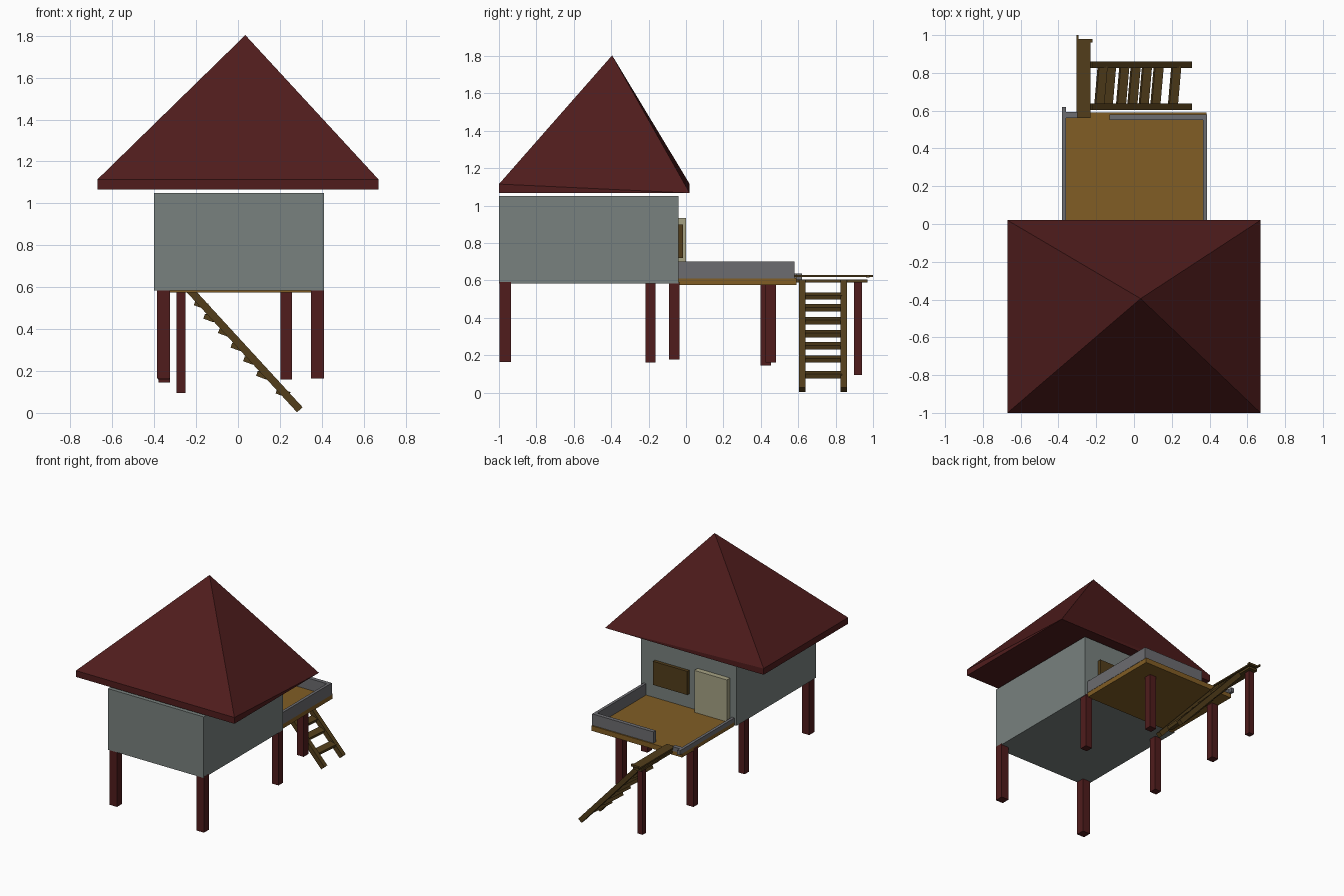
import bpy, bmesh
from math import atan2, hypot, radians
from mathutils import Matrix, Vector

if "Cube" in bpy.data.objects:
    bpy.data.objects.remove(bpy.data.objects["Cube"])


def material(name, rgb):
    m = bpy.data.materials.new(name)
    m.diffuse_color = (*rgb, 1)
    m.use_nodes = True
    m.node_tree.nodes["Principled BSDF"].inputs["Base Color"].default_value = m.diffuse_color
    return m


RED = material("dark_red", (0.08, 0.012, 0.012))
WALL = material("wall_grey", (0.19, 0.22, 0.21))
DECK = material("deck_wood", (0.22, 0.11, 0.018))
WOOD = material("dark_wood", (0.085, 0.048, 0.011))
GREY = material("railing_grey", (0.15, 0.15, 0.16))
CREAM = material("door_cream", (0.38, 0.36, 0.23))


def finish(name, bm, mat):
    bmesh.ops.recalc_face_normals(bm, faces=bm.faces)
    me = bpy.data.meshes.new(name)
    bm.to_mesh(me)
    bm.free()
    ob = bpy.data.objects.new(name, me)
    me.materials.append(mat)
    bpy.context.collection.objects.link(ob)
    return ob


def block(name, x, y, z, mat):
    """Axis-aligned box from three (low, high) ranges."""
    bm = bmesh.new()
    size = [b - a for a, b in (x, y, z)]
    mid = [(a + b) / 2 for a, b in (x, y, z)]
    bmesh.ops.create_cube(bm, size=1, matrix=Matrix.Translation(mid) @ Matrix.Diagonal((*size, 1)))
    return finish(name, bm, mat)


def tilted(name, centre, size, tilt, turn, mat):
    """Box tilted about y and turned about z."""
    ob = block(name, *[(-s / 2, s / 2) for s in size], mat)
    ob.location = centre
    ob.rotation_euler = (0, tilt, turn)
    return ob


# Hip roof: off-centre apex, eave edge fades out at the back right corner
bm = bmesh.new()
corners = [(-0.67, -1.0), (0.67, -1.0), (0.67, 0.02), (-0.67, 0.02)]
low = [bm.verts.new((x, y, 1.067)) for x, y in corners]
top = [bm.verts.new((x, y, 1.115)) if i != 2 else low[2] for i, (x, y) in enumerate(corners)]
apex = bm.verts.new((0.035, -0.395, 1.803))
bm.faces.new(low[::-1])
for i in range(4):
    j = (i + 1) % 4
    bm.faces.new((top[i], top[j], apex))
    bm.faces.new(list(dict.fromkeys((low[i], low[j], top[j], top[i]))))
finish("roof", bm, RED)

# House body, door and window
block("house_walls", (-0.40, 0.41), (-1.0, -0.04), (0.583, 1.05), WALL)
block("door", (-0.345, -0.07), (-0.05, 0.0), (0.61, 0.933), CREAM)
block("window", (0.0, 0.29), (-0.05, -0.015), (0.72, 0.90), WOOD)

# Deck with low railings
block("deck", (-0.38, 0.385), (-0.04, 0.59), (0.575, 0.613), DECK)
block("right_railing", (0.365, 0.387), (-0.04, 0.58), (0.61, 0.70), GREY)
block("back_railing", (-0.13, 0.37), (0.55, 0.58), (0.61, 0.70), GREY)
block("left_curb", (-0.382, -0.36), (-0.04, 0.62), (0.605, 0.638), GREY)
block("back_curb", (-0.37, -0.30), (0.56, 0.592), (0.605, 0.638), GREY)

# Stilts: centre x, centre y, half width, bottom
stilts = [(-0.355, -0.967, 0.031, 0.165), (0.38, -0.967, 0.031, 0.165),
          (-0.355, -0.19, 0.027, 0.16), (0.378, -0.063, 0.028, 0.178),
          (-0.352, 0.426, 0.028, 0.145), (0.23, 0.452, 0.028, 0.16),
          (-0.272, 0.92, 0.021, 0.095)]
for i, (x, y, h, z) in enumerate(stilts):
    block(f"stilt_{i + 1}", (x - h, x + h), (y - h, y + h), (z, 0.592), RED)

# Narrow landing beside the deck, holding the ladder
block("landing_beam", (-0.30, -0.23), (0.585, 0.97), (0.59, 0.606), WOOD)
block("landing_plank", (-0.30, -0.23), (0.56, 0.975), (0.618, 0.628), WOOD)
block("landing_edge", (-0.305, -0.293), (0.56, 1.0), (0.618, 0.63), WOOD)
block("landing_end", (-0.30, -0.22), (0.962, 0.98), (0.615, 0.63), WOOD)

# Ladder stringers
a, b = Vector((-0.235, 0, 0.592)), Vector((0.295, 0, 0.015))
d = b - a
slope = atan2(-d.z, d.x)
for side, y in (("near", 0.621), ("far", 0.843)):
    c = (a + b) / 2
    tilted(f"ladder_{side}_stringer", (c.x, y, c.z), (hypot(d.x, d.z), 0.036, 0.036), slope, 0, WOOD)

# Ladder treads, slightly crooked
treads = [(-0.175, 0.517), (-0.13, 0.453), (-0.06, 0.384), (0.0, 0.315),
          (0.06, 0.25), (0.122, 0.18), (0.215, 0.096)]
for i, (x, z) in enumerate(treads):
    tilted(f"ladder_tread_{i + 1}", (x, 0.732, z), (0.048, 0.21, 0.024), radians(20), radians(-5), WOOD)
